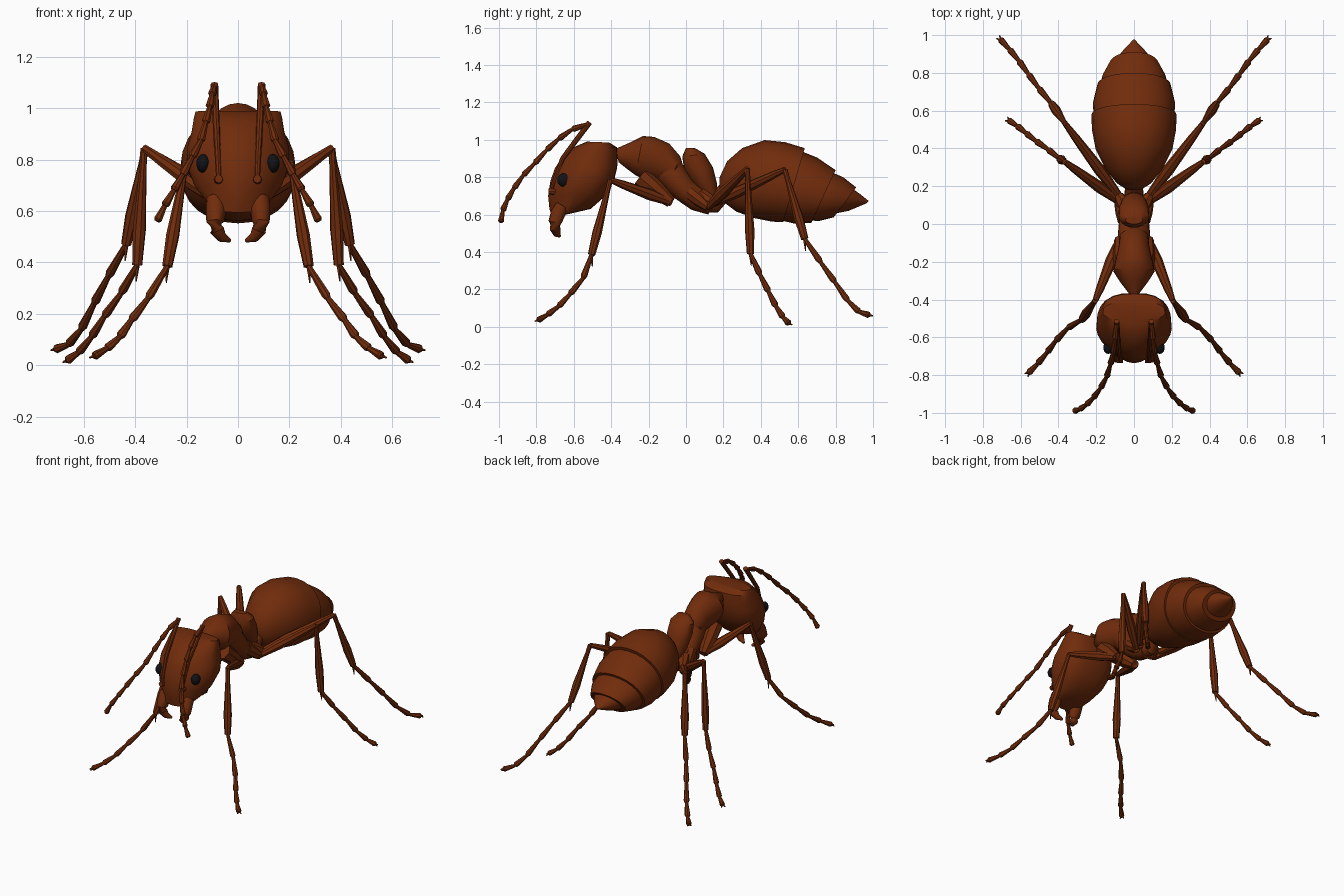
import bpy, bmesh, math
from mathutils import Vector


def material(name, rgb):
    m = bpy.data.materials.new(name)
    m.diffuse_color = (*rgb, 1)
    return m


BROWN = material("rust brown", (0.165, 0.025, 0.0035))
BLACK = material("eye black", (0.005, 0.006, 0.008))


def finish(bm, name, mat=BROWN, angle=35):
    bmesh.ops.recalc_face_normals(bm, faces=bm.faces[:])
    me = bpy.data.meshes.new(name)
    bm.to_mesh(me)
    bm.free()
    me.materials.append(mat)
    ob = bpy.data.objects.new(name, me)
    bpy.context.collection.objects.link(ob)
    bpy.ops.object.select_all(action='DESELECT')
    ob.select_set(True)
    bpy.context.view_layer.objects.active = ob
    bpy.ops.object.shade_smooth_by_angle(angle=math.radians(angle))
    return ob


def skin(bm, rings):
    """Bridge rings of points and cap both ends."""
    rings = [[bm.verts.new(p) for p in r] for r in rings]
    n = len(rings[0])
    for a, b in zip(rings, rings[1:]):
        for i in range(n):
            j = (i + 1) % n
            bm.faces.new((a[i], a[j], b[j], b[i]))
    bm.faces.new(rings[0][::-1])
    bm.faces.new(rings[-1])


def loft(name, sections, p1=2.0, p2=2.0, n=20):
    """Symmetric body part: each section is (y1, z1, y2, z2, half width).
    p1 and p2 set how boxy the first and second half of the ring are."""
    rings = []
    for y1, z1, y2, z2, w in sections:
        ring = []
        for i in range(n):
            t = 2 * math.pi * i / n
            c, s = math.cos(t), math.sin(t)
            e = 2 / (p1 if c > 0 else p2)
            c = math.copysign(abs(c) ** e, c)
            s = math.copysign(abs(s) ** e, s)
            ring.append(Vector((w * s, (y1 + y2) / 2 + c * (y1 - y2) / 2,
                                (z1 + z2) / 2 + c * (z1 - z2) / 2)))
        rings.append(ring)
    bm = bmesh.new()
    skin(bm, rings)
    return finish(bm, name)


def tube(bm, pts, radii, n=8):
    pts = [Vector(p) for p in pts]
    rings = []
    for k, p in enumerate(pts):
        d = pts[min(k + 1, len(pts) - 1)] - pts[max(k - 1, 0)]
        q = d.to_track_quat('Z', 'Y')
        rings.append([p + q @ Vector((radii[k] * math.cos(2 * math.pi * i / n),
                                      radii[k] * math.sin(2 * math.pi * i / n), 0))
                      for i in range(n)])
    skin(bm, rings)


def flip(p, s):
    return Vector((p[0] * s, p[1], p[2]))


# Head: stacked from mouth to crown, narrower at the face
loft("head", [(-.72, .595, -.64, .60, .09), (-.73, .63, -.51, .63, .118),
              (-.737, .70, -.43, .70, .17), (-.725, .78, -.385, .78, .200),
              (-.70, .85, -.368, .85, .197), (-.66, .91, -.365, .91, .18),
              (-.60, .96, -.37, .96, .172), (-.53, .99, -.41, .985, .165)], 1.65, 2.7, 24)

# Thorax and waist
loft("pronotum", [(-.38, .95, -.36, .88, .025), (-.30, .985, -.31, .84, .075),
                  (-.23, 1.02, -.27, .81, .11), (-.17, 1.015, -.23, .79, .1),
                  (-.09, .98, -.16, .78, .082), (-.03, .91, -.09, .77, .075),
                  (-.015, .86, -.05, .78, .04)])
loft("mesothorax", [(-.06, .93, -.17, .79, .07), (-.005, .85, -.11, .735, .085),
                    (.03, .79, -.05, .68, .082), (.10, .74, .03, .625, .07),
                    (.15, .72, .12, .60, .05)])
loft("propodeum", [(0, .957, .045, .957, .045), (-.02, .91, .10, .925, .08),
                   (-.01, .84, .145, .85, .082), (.04, .76, .165, .77, .07),
                   (.10, .70, .17, .71, .045)])
loft("petiole", [(.09, .74, .09, .61, .05), (.16, .74, .17, .61, .05),
                 (.23, .81, .23, .68, .045)])

# Gaster: overlapping plates
loft("gaster_plate_1", [(.18, .80, .18, .73, .035), (.22, .885, .21, .66, .09),
                        (.30, .955, .27, .615, .148), (.42, .998, .37, .58, .203),
                        (.53, .987, .46, .562, .222), (.635, .955, .52, .56, .226)], 2.1, 2.1, 24)
loft("gaster_plate_2", [(.60, .945, .50, .57, .212), (.70, .905, .58, .552, .218),
                        (.80, .838, .67, .556, .195)], 2.1, 2.1, 24)
loft("gaster_plate_3", [(.77, .83, .65, .57, .178), (.84, .80, .71, .565, .17),
                        (.91, .745, .79, .585, .128)], 2.1, 2.1, 24)
loft("gaster_tip", [(.88, .745, .77, .60, .115), (.93, .71, .87, .62, .07),
                    (.978, .672, .965, .66, .006)], 2.1, 2.1, 24)

# Legs: hip, femur root, knee, tibia end, then foot joints
LEGS = {
    "front": [(.05, -.24, .80), (.075, -.08, .665), (.205, -.405, .785), (.275, -.505, .385),
              (.35, -.55, .26), (.415, -.62, .175), (.46, -.68, .11), (.51, -.74, .065),
              (.56, -.79, .035)],
    "middle": [(.045, .02, .72), (.08, .12, .64), (.365, .328, .845), (.392, .345, .39),
               (.455, .395, .28), (.52, .44, .19), (.57, .48, .11), (.62, .52, .05),
               (.665, .55, .018)],
    "hind": [(.04, .08, .70), (.08, .15, .66), (.362, .528, .84), (.435, .635, .47),
             (.505, .72, .345), (.56, .795, .24), (.61, .865, .14), (.66, .925, .08),
             (.71, .98, .062)],
}
for side, s in (("left", -1), ("right", 1)):
    for name, raw in LEGS.items():
        p = [flip(q, s) for q in raw]
        bm = bmesh.new()
        tube(bm, [p[0], p[0].lerp(p[1], .5), p[1]],
             [.055, .05, .03] if name == "front" else [.042, .038, .026])
        tube(bm, [p[1], p[1].lerp(p[2], .35), p[1].lerp(p[2], .8), p[2]],
             [.02, .031, .022, .015])
        tube(bm, [p[2], p[2].lerp(p[3], .15), p[2].lerp(p[3], .7), p[3]],
             [.015, .014, .026, .02])
        # spur at the tibia end
        tube(bm, [p[3], p[3] + Vector((.004 * s, .004, -.065))], [.010, .002], 5)
        # flared foot segments
        for a, b in zip(p[3:], p[4:]):
            tube(bm, [a, a.lerp(b, .88), b], [.011, .018, .012])
        # claws
        d = (p[-1] - p[-2]).normalized()
        sideways = d.cross(Vector((0, 0, 1))).normalized()
        for k in (-1, 1):
            tube(bm, [p[-1] - d * .01, p[-1] + d * .015 + sideways * .012 * k],
                 [.009, .003], 5)
        finish(bm, f"{name}_leg_{side}")

    # Antenna: socket, scape, beaded whip
    bm = bmesh.new()
    tube(bm, [flip((.075, -.68, .72), s), flip((.075, -.735, .725), s)], [.02, .016])
    tube(bm, [flip(q, s) for q in ((.075, -.725, .725), (.083, -.66, .90), (.092, -.515, 1.093))],
         [.010, .013, .015])
    path = [flip(q, s) for q in ((.092, -.52, 1.085), (.10, -.61, 1.055), (.11, -.68, 1.005),
                                 (.125, -.745, .945), (.145, -.81, .873), (.178, -.87, .81),
                                 (.215, -.92, .74), (.25, -.955, .68), (.285, -.98, .62),
                                 (.315, -.99, .56))]
    for a, b in zip(path, path[1:]):
        tube(bm, [a, a.lerp(b, .88), b], [.010, .017, .011])
    finish(bm, f"antenna_{side}")

    # Mandible
    bm = bmesh.new()
    tube(bm, [flip(q, s) for q in ((.088, -.66, .65), (.085, -.685, .605), (.088, -.70, .56),
                                   (.082, -.70, .525), (.062, -.69, .497), (.03, -.675, .484))],
         [.035, .04, .036, .029, .02, .007], 12)
    finish(bm, f"mandible_{side}", angle=50)

    # Eye: low oval dome set into the cheek
    bm = bmesh.new()
    bmesh.ops.create_uvsphere(bm, u_segments=14, v_segments=10, radius=1)
    bmesh.ops.scale(bm, verts=bm.verts[:], vec=(.027, .034, .036))
    bmesh.ops.translate(bm, verts=bm.verts[:], vec=(.136 * s, -.654, .785))
    finish(bm, f"eye_{side}", BLACK, 50)
